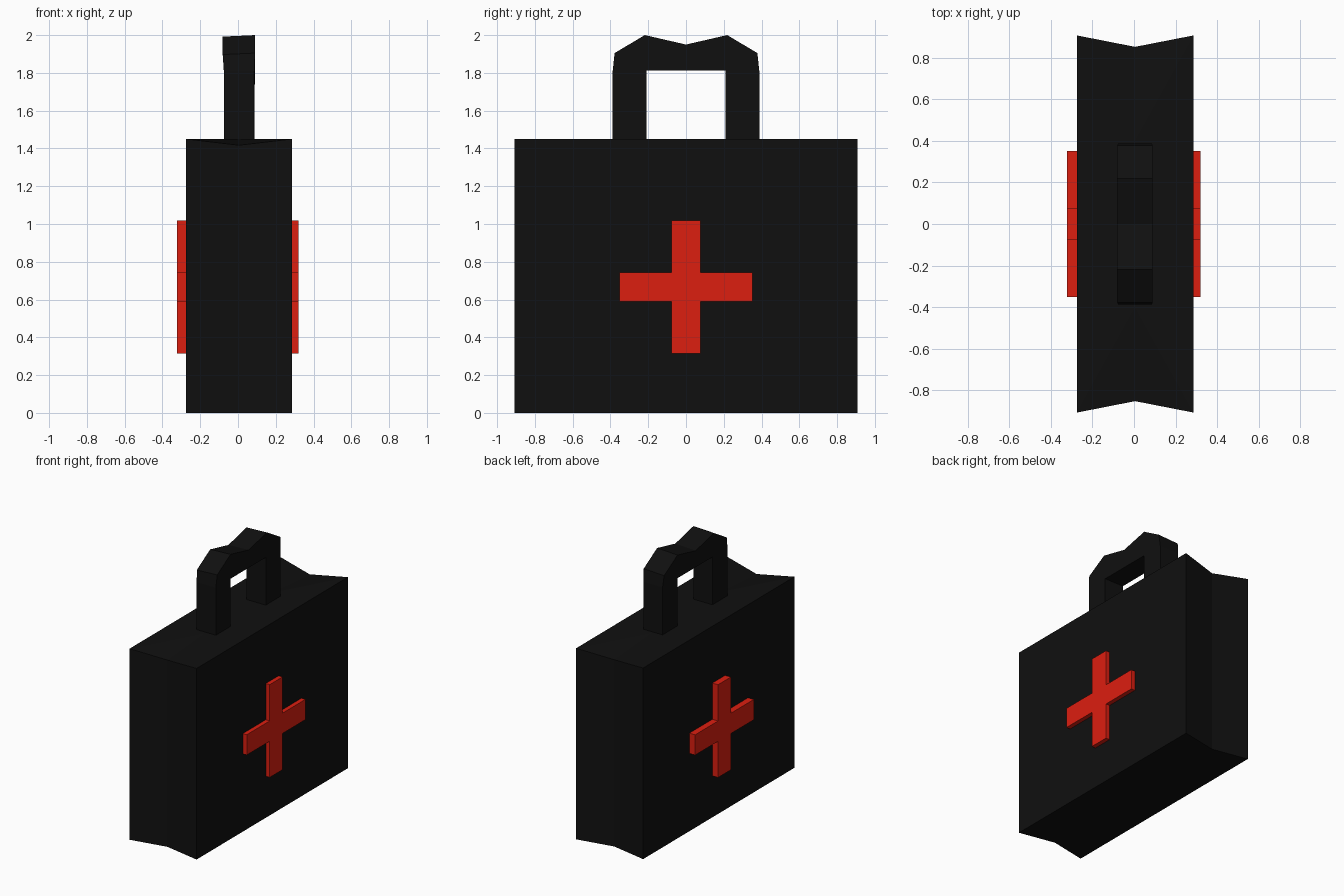
import bpy
import bmesh

if "Cube" in bpy.data.objects:
    bpy.data.objects.remove(bpy.data.objects["Cube"])


def material(name, color):
    mat = bpy.data.materials.new(name)
    mat.diffuse_color = (*color, 1)
    mat.use_nodes = True
    mat.node_tree.nodes["Principled BSDF"].inputs["Base Color"].default_value = mat.diffuse_color
    return mat


BLACK = material("black", (0.005, 0.005, 0.005))
RED = material("red", (0.72, 0.013, 0.005))


def finish(name, bm, mat):
    bmesh.ops.recalc_face_normals(bm, faces=bm.faces)
    mesh = bpy.data.meshes.new(name)
    bm.to_mesh(mesh)
    bm.free()
    mesh.materials.append(mat)
    obj = bpy.data.objects.new(name, mesh)
    bpy.context.collection.objects.link(obj)
    return obj


def slab(profile, x0, x1):
    """Extrude a closed (y, z) profile from x0 to x1."""
    bm = bmesh.new()
    a = [bm.verts.new((x0, y, z)) for y, z in profile]
    b = [bm.verts.new((x1, y, z)) for y, z in profile]
    n = len(profile)
    bm.faces.new(a)
    bm.faces.new(b)
    for i in range(n):
        j = (i + 1) % n
        bm.faces.new((a[i], a[j], b[j], b[i]))
    return bm


# Case: box with creased ends, its lid dipping slightly at both end creases
XL, XR, Y, NOTCH, TOP = -0.275, 0.287, 0.907, 0.852, 1.45
outline = [(XL, -Y), (0.005, -NOTCH), (XR, -Y), (XR, Y), (0.005, NOTCH), (XL, Y)]
bm = bmesh.new()
low = [bm.verts.new((x, y, 0)) for x, y in outline]
high = [bm.verts.new((x, y, TOP - (0.033 if abs(y) == NOTCH else 0)))
        for x, y in outline]
for i in range(6):
    j = (i + 1) % 6
    bm.faces.new((low[i], low[j], high[j], high[i]))
bm.faces.new((low[0], low[1], low[4], low[5]))
bm.faces.new((low[1], low[2], low[3], low[4]))
mid_f = bm.verts.new((0.005, -0.4, TOP))
mid_b = bm.verts.new((0.005, 0.4, TOP))
for side_f, side_b in ((high[0], high[5]), (high[2], high[3])):
    bm.faces.new((side_f, high[1], mid_f))
    bm.faces.new((side_b, high[4], mid_b))
    bm.faces.new((side_f, mid_f, mid_b, side_b))
finish("case", bm, BLACK)

# Handle: faceted arch with a dipped grip, slightly skewed at the top
half = [(0.21, 1.40), (0.388, 1.40), (0.388, 1.81), (0.378, 1.905), (0.218, 2.0)]
arch = half + [(0, 1.95)] + [(-y, z) for y, z in reversed(half)]
arch += [(-0.21, 1.812), (0.21, 1.812)]
bm = slab(arch, -0.075, 0.086)
for v in bm.verts:
    if v.co.z > 1.88:
        v.co.x += 0.004 if v.co.x > 0 else -0.006
        if v.co.x < 0:
            v.co.z -= 0.008
finish("handle", bm, BLACK)

# Red crosses on both broad sides
W, L, CZ = 0.077, 0.352, 0.667
arm = [(W, W), (W, L), (-W, L)]
cross = []
for _ in range(4):
    cross += [(y, z + CZ) for y, z in arm]
    arm = [(-z, y) for y, z in arm]
for name, x0, x1 in (("left_cross", -0.323, -0.26), ("right_cross", 0.27, 0.32)):
    finish(name, slab(cross, x0, x1), RED)
